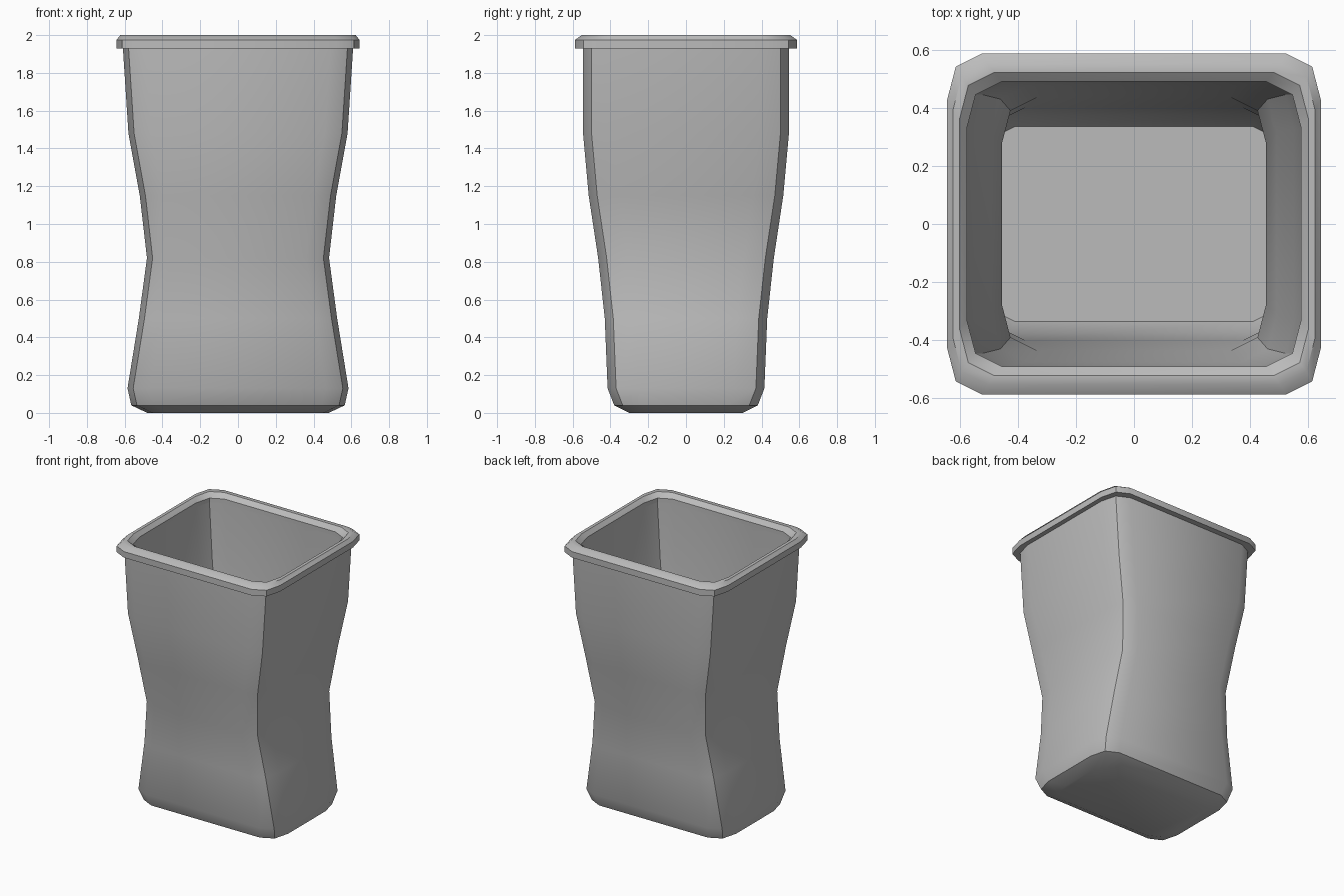
import bpy, bmesh, math

cube = bpy.data.objects.get("Cube")
if cube:
    bpy.data.objects.remove(cube, do_unlink=True)

grey = bpy.data.materials.new("plain grey")
grey.use_nodes = True
colour = (0.5, 0.5, 0.5, 1)
grey.diffuse_color = colour
grey.node_tree.nodes["Principled BSDF"].inputs["Base Color"].default_value = colour


def ring(bm, z, hx, hy, k=1.0):
    """Rounded rectangle with two-segment corners, counter-clockwise."""
    corner = [(hx, hy - 0.16 * k), (hx - 0.03 * k, hy - 0.045 * k), (hx - 0.12 * k, hy)]
    pts = []
    for sx, sy in ((1, 1), (-1, 1), (-1, -1), (1, -1)):
        quad = [(sx * x, sy * y) for x, y in corner]
        pts += quad if sx * sy > 0 else quad[::-1]
    return [bm.verts.new((x, y, z)) for x, y in pts]


def loft(name, sections, cap_start=False, cap_end=False, closed=False):
    bm = bmesh.new()
    rings = [ring(bm, *s) for s in sections]
    pairs = list(zip(rings, rings[1:]))
    if closed:
        pairs.append((rings[-1], rings[0]))
    for a, b in pairs:
        for i in range(len(a)):
            j = (i + 1) % len(a)
            bm.faces.new((a[i], a[j], b[j], b[i]))
    if cap_start:
        bm.faces.new(rings[0][::-1])
    if cap_end:
        bm.faces.new(rings[-1])
    bmesh.ops.recalc_face_normals(bm, faces=bm.faces)
    mesh = bpy.data.meshes.new(name)
    bm.to_mesh(mesh)
    bm.free()
    mesh.materials.append(grey)
    obj = bpy.data.objects.new(name, mesh)
    bpy.context.collection.objects.link(obj)
    bpy.ops.object.select_all(action="DESELECT")
    obj.select_set(True)
    bpy.context.view_layer.objects.active = obj
    bpy.ops.object.shade_smooth_by_angle(angle=math.radians(32))
    return obj


# Waisted body: (height, half width, half depth), from the base upwards
outside = [(0.0, 0.48, 0.30), (0.04, 0.565, 0.38), (0.13, 0.585, 0.415),
           (0.5, 0.525, 0.43), (0.82, 0.482, 0.465), (1.15, 0.52, 0.515),
           (1.48, 0.58, 0.545), (1.94, 0.61, 0.545)]
# Hollow inside, from the mouth down to the floor
inside = [(1.94, 0.575, 0.49), (1.48, 0.55, 0.49), (1.15, 0.49, 0.475),
          (0.82, 0.455, 0.435), (0.5, 0.495, 0.4), (0.13, 0.55, 0.375),
          (0.05, 0.53, 0.335)]
loft("bin_body", outside + inside, cap_start=True, cap_end=True)

# Bevelled lip around the mouth
lip = [(1.93, 0.606, 0.54), (1.93, 0.643, 0.587), (1.975, 0.643, 0.587),
       (2.0, 0.623, 0.552), (2.0, 0.6, 0.522), (1.97, 0.575, 0.49),
       (1.93, 0.575, 0.49)]
loft("rim", lip, closed=True)
